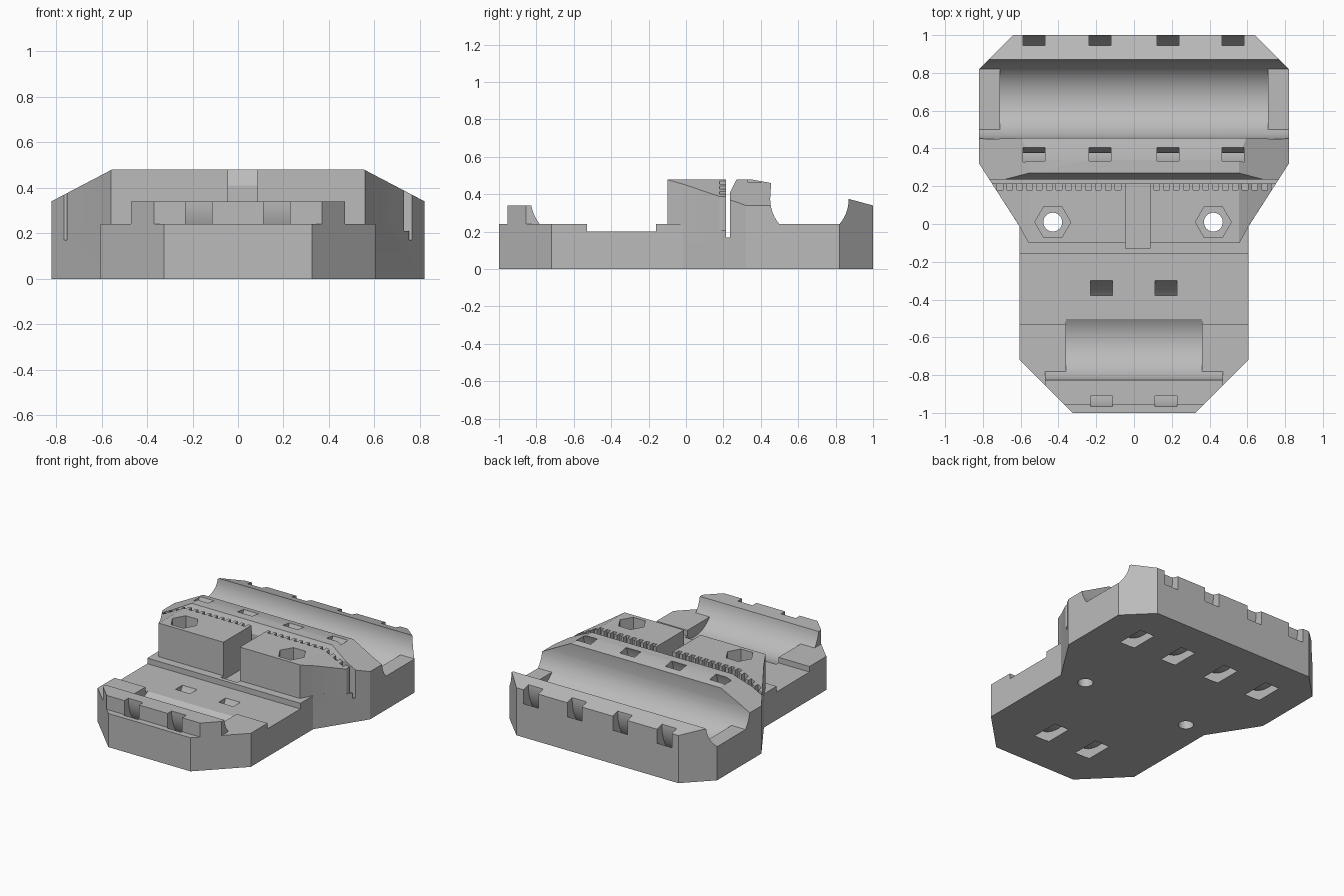
import bpy, bmesh
from math import sin, cos, asin, pi, radians
from mathutils import Vector

cube = bpy.data.objects.get("Cube")
if cube:
    bpy.data.objects.remove(cube, do_unlink=True)

REAR_Y, FRONT_Y, ROD_Z, ROD_R = 0.66, -0.62, 0.375, 0.21
DECK = 0.24

grey = bpy.data.materials.new("printed_grey")
grey.use_nodes = True
colour = (0.5, 0.5, 0.5, 1)
grey.diffuse_color = colour
grey.node_tree.nodes["Principled BSDF"].inputs["Base Color"].default_value = colour


def add_prism(bm, pts, axis, lo, hi):
    """Extrude a 2D outline along x (points are y, z), y (x, z) or z (x, y)."""
    place = {"x": lambda a, b: (lo, a, b), "y": lambda a, b: (a, lo, b),
             "z": lambda a, b: (a, b, lo)}[axis]
    step = Vector([(hi - lo) * (axis == k) for k in "xyz"])
    face = bm.faces.new([bm.verts.new(place(a, b)) for a, b in pts])
    out = bmesh.ops.extrude_face_region(bm, geom=[face])["geom"]
    bmesh.ops.translate(bm, vec=step, verts=[v for v in out if isinstance(v, bmesh.types.BMVert)])


def solid(name, prisms):
    bm = bmesh.new()
    for p in prisms:
        add_prism(bm, *p)
    bmesh.ops.recalc_face_normals(bm, faces=bm.faces)
    mesh = bpy.data.meshes.new(name)
    bm.to_mesh(mesh)
    bm.free()
    obj = bpy.data.objects.new(name, mesh)
    bpy.context.scene.collection.objects.link(obj)
    return obj


def arc(cy, cz, r, a0, a1, n=16):
    return [(cy + r * cos(a0 + (a1 - a0) * i / n), cz + r * sin(a0 + (a1 - a0) * i / n))
            for i in range(n + 1)]


def rect(a0, a1, b0, b1):
    return [(a0, b0), (a1, b0), (a1, b1), (a0, b1)]


def mirror(pts):
    return pts + [(-a, b) for a, b in reversed(pts)]


def dip(z):
    """Angle below horizontal at which the rod circle reaches height z."""
    return asin((ROD_Z - z) / ROD_R)


# side profile: rear wall, rod bed, ridge, belt slit, clamp block, deck, front wall
d = dip(DECK)
profile = [(-1, 0), (1, 0), (1, 0.34)]
profile += arc(REAR_Y, ROD_Z, ROD_R, 0, -d, 6)
profile += arc(REAR_Y, ROD_Z, ROD_R, pi + d, pi, 6)
profile += [(0.455, 0.46), (0.345, 0.48), (0.27, 0.48), (0.235, 0.41), (0.235, 0.17),
            (0.215, 0.17), (0.215, 0.48), (-0.1, 0.48), (-0.1, DECK), (-0.16, DECK),
            (-0.16, 0.2), (-0.53, 0.2), (-0.53, DECK)]
profile += arc(FRONT_Y, ROD_Z, ROD_R, pi + d, pi + dip(0.34), 6)
profile += [(-0.955, 0.34), (-0.955, DECK), (-1, DECK)]
carriage = solid("carriage_body", [(profile, "x", -1, 1)])

# plan outline and sloped shoulders
outline = mirror([(0.325, -1), (0.605, -0.72), (0.605, -0.015), (0.82, 0.32),
                  (0.82, 0.82), (0.64, 1)])
shoulders = mirror([(0.9, -0.1), (0.9, 0.299), (0.555, 0.48), (0.45, 0.535)])
ops = [("INTERSECT", solid("plan_limit", [(outline, "z", -0.1, 0.7)])),
       ("INTERSECT", solid("shoulder_limit", [(shoulders, "y", -1.2, 1.2)]))]


def cut(name, *prisms):
    ops.append(("DIFFERENCE", solid(name, prisms)))


# clamp block tapers above the deck; front wall is narrower than the deck
for s in (-1, 1):
    cut("block_taper_cutter",
        ([(s * 0.55, -0.115), (s * 0.7, -0.115), (s * 0.7, 0.133), (s * 0.614, 0)],
         "z", DECK, 0.7))
    cut("wall_end_cutter", (rect(s * 0.47, s * 0.8, -1.1, -0.7), "z", DECK, 0.5))

# deeper rod beds between the end stops
cut("rear_bed_cutter", (arc(REAR_Y, ROD_Z, ROD_R, pi + d, 2 * pi - d) + [(REAR_Y, 0.3)],
                        "x", -0.71, 0.71))
cut("front_bed_cutter", (arc(FRONT_Y, ROD_Z, ROD_R, pi + d, 2 * pi - dip(0.2))
                         + [(-0.515, 0.3), (FRONT_Y, 0.3)], "x", -0.36, 0.36))

# curved strap channels around each rod bed
def strap(cy, xs, name):
    ring = (arc(cy, 0.34, 0.355, radians(130), radians(410), 40)
            + arc(cy, 0.34, 0.285, radians(410), radians(130), 40))
    cut(name, *[(ring, "x", x - 0.058, x + 0.058) for x in xs])


strap(REAR_Y, (-0.53, -0.18, 0.18, 0.525), "rear_strap_cutter")
strap(FRONT_Y - 0.005, (-0.172, 0.17), "front_strap_cutter")

# centre belt passage and belt teeth along the slit
cut("belt_passage_cutter", (rect(-0.045, 0.085, -0.13, 0.225), "z", 0.21, 0.7))
teeth = [0.12 + 0.052 * i for i in range(13)] + [-0.085 - 0.052 * i for i in range(13)]
cut("belt_teeth_cutter", *[(rect(x - 0.015, x + 0.015, 0.18, 0.225), "z", 0.21, 0.7)
                           for x in teeth])

# screw holes with hexagonal nut pockets
for x in (-0.43, 0.42):
    cut("nut_pocket_cutter", (arc(x, 0.01, 0.095, 0, 2 * pi, 6)[:-1], "z", 0.32, 0.7))
    cut("screw_hole_cutter", (arc(x, 0.01, 0.05, 0, 2 * pi, 24)[:-1], "z", -0.1, 0.7))

for kind, tool in ops:
    tool.hide_render = True
    mod = carriage.modifiers.new(tool.name, "BOOLEAN")
    mod.operation, mod.object, mod.solver = kind, tool, "EXACT"

# bake the cuts and drop the helpers
bpy.context.view_layer.update()
baked = bpy.data.meshes.new_from_object(
    carriage.evaluated_get(bpy.context.evaluated_depsgraph_get()))
carriage.modifiers.clear()
carriage.data = baked
for _, tool in ops:
    bpy.data.objects.remove(tool, do_unlink=True)
baked.materials.clear()
baked.materials.append(grey)

bpy.ops.object.select_all(action="DESELECT")
carriage.select_set(True)
bpy.context.view_layer.objects.active = carriage
bpy.ops.object.shade_smooth_by_angle(angle=radians(20))
